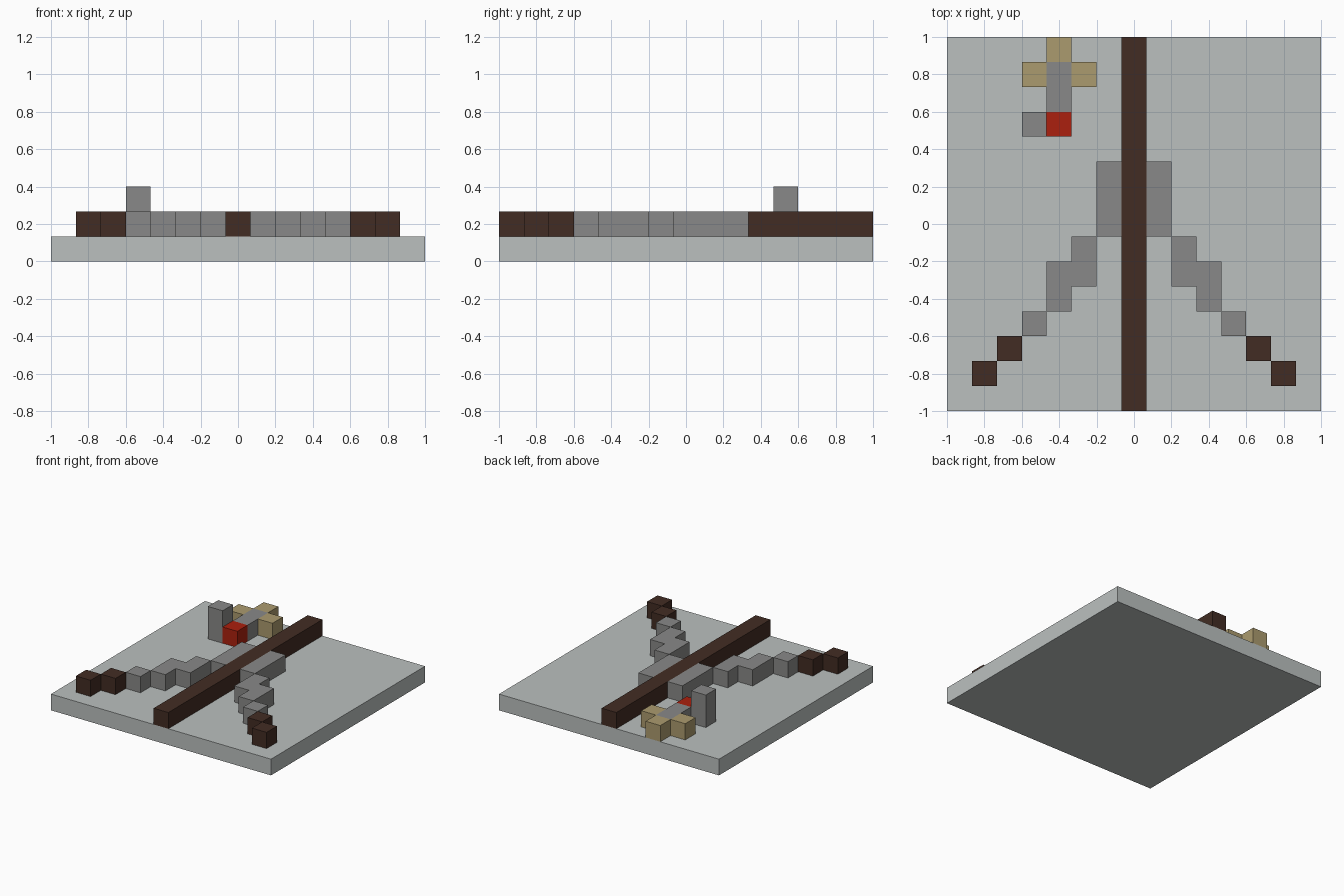
import bpy
import bmesh
from mathutils import Vector

if "Cube" in bpy.data.objects:
    bpy.data.objects.remove(bpy.data.objects["Cube"], do_unlink=True)

CELL = 2 / 15  # the model sits on a square grid of 15 x 15 cells


def srgb(*rgb):
    return [((v / 255 + 0.055) / 1.055) ** 2.4 for v in rgb] + [1]


def material(name, color):
    m = bpy.data.materials.new(name)
    m.use_nodes = True
    m.diffuse_color = color
    m.node_tree.nodes["Principled BSDF"].inputs["Base Color"].default_value = color
    return m


stone = material("pale_grey", srgb(187, 192, 191))
grey = material("mid_grey", srgb(137, 137, 136))
brown = material("dark_brown", srgb(66, 44, 35))
red = material("red", srgb(171, 32, 14))
tan = material("tan", srgb(171, 155, 110))


def blocks(name, cells, mat):
    """Solid made of unit cells, keeping only its outer faces."""
    cells = set(cells)
    bm = bmesh.new()
    for cell in cells:
        for axis in range(3):
            for side in (-1, 1):
                n = Vector((0, 0, 0))
                n[axis] = side
                if tuple(int(a + b) for a, b in zip(cell, n)) in cells:
                    continue
                u = Vector((0, 0, 0))
                u[(axis + 1) % 3] = 1
                v = n.cross(u)
                mid = Vector(cell) + Vector((0, 0, 0.5)) + n / 2
                ring = [mid + (a * u + b * v) / 2
                        for a, b in ((-1, -1), (1, -1), (1, 1), (-1, 1))]
                bm.faces.new([bm.verts.new(p * CELL) for p in ring])
    bmesh.ops.remove_doubles(bm, verts=bm.verts, dist=0.001)
    bmesh.ops.dissolve_limit(bm, angle_limit=0.01, verts=bm.verts, edges=bm.edges)
    mesh = bpy.data.meshes.new(name)
    bm.to_mesh(mesh)
    bm.free()
    mesh.materials.append(mat)
    ob = bpy.data.objects.new(name, mesh)
    bpy.context.collection.objects.link(ob)
    return ob


span = range(-7, 8)

# Base slab and the long central beam
blocks("base_slab", [(x, y, 0) for x in span for y in span], stone)
blocks("central_beam", [(0, y, 1) for y in span], brown)

# Stepped diagonal arms with brown ends, mirrored about the beam
arm = {1: (0, 1, 2), 2: (-2, -1), 3: (-3, -2), 4: (-4,)}
for label, s in (("left", 1), ("right", -1)):
    blocks(label + "_arm", [(s * x, y, 1) for x, ys in arm.items() for y in ys], grey)
    for part, i in (("inner", 5), ("outer", 6)):
        blocks(f"{label}_arm_{part}_tip", [(s * i, -i, 1)], brown)

# Small cross-shaped figure: tan ends, grey stem, red block, tall post
cx = -3
for name, x, y in (("back", cx, 7), ("left", cx + 1, 6), ("right", cx - 1, 6)):
    blocks(f"cross_{name}_block", [(x, y, 1)], tan)
blocks("cross_stem", [(cx, 5, 1), (cx, 6, 1)], grey)
blocks("red_block", [(cx, 4, 1)], red)
blocks("tall_post", [(cx - 1, 4, 1), (cx - 1, 4, 2)], grey)
